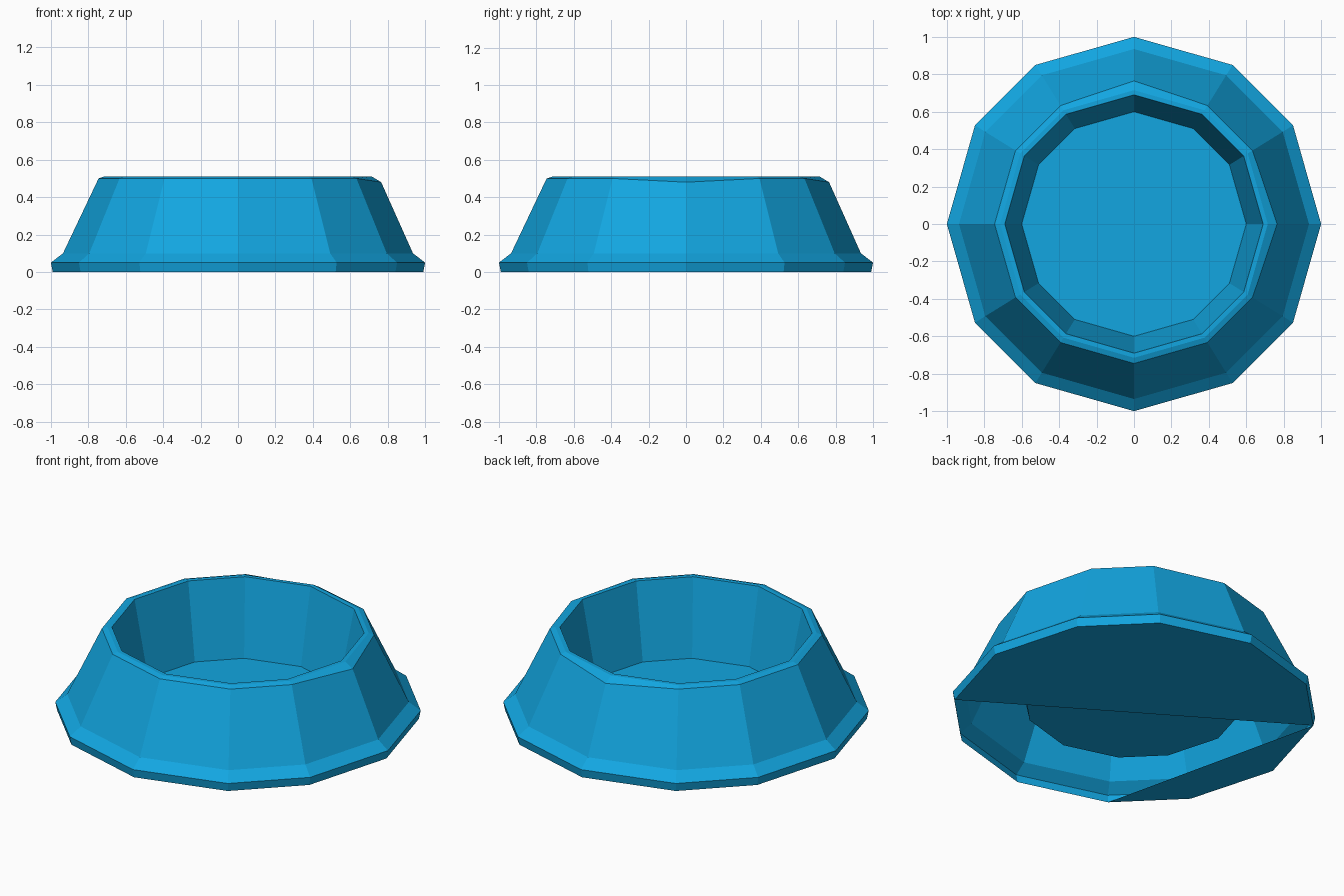
import bpy, bmesh
from math import cos, sin, radians

if "Cube" in bpy.data.objects:
    bpy.data.objects.remove(bpy.data.objects["Cube"])

# Slightly uneven 12-sided outline
ANGLES = [q + a for q in (0, 90, 180, 270) for a in (0, 31.8, 58.2)]

# Cross-section from foot to inner floor: radius, height
PROFILE = [(0.99, 0.0), (1.0, 0.05), (0.935, 0.10), (0.745, 0.50),
           (0.715, 0.51), (0.69, 0.51), (0.60, 0.06)]
SHOULDER = 3

bm = bmesh.new()
rings = []
for k, (r, z) in enumerate(PROFILE):
    ring = []
    for a in ANGLES:
        rr, zz = r, z
        # Fuller shoulder on the right and back points
        if k == SHOULDER and a in (0, 90):
            rr, zz = 0.765, 0.48
        ring.append(bm.verts.new((rr * cos(radians(a)), rr * sin(radians(a)), zz)))
    rings.append(ring)

# Outer wall, rim and inner wall
n = len(ANGLES)
for low, high in zip(rings, rings[1:]):
    for i in range(n):
        j = (i + 1) % n
        bm.faces.new((low[i], low[j], high[j], high[i]))

# Bowl floor
bm.faces.new(rings[-1])

# Underside: two panels, with the remaining part left open
foot = rings[0]
half = [foot[i % n] for i in range(11, 18)]
corner = foot[5:9]
for panel in (half, corner):
    bm.faces.new(panel[::-1])

mesh = bpy.data.meshes.new("bowl")
bm.to_mesh(mesh)
bm.free()
bowl = bpy.data.objects.new("bowl", mesh)
bpy.context.collection.objects.link(bowl)

blue = bpy.data.materials.new("blue_plastic")
blue.diffuse_color = (0.006, 0.38, 0.75, 1)
blue.use_nodes = True
blue.node_tree.nodes["Principled BSDF"].inputs["Base Color"].default_value = blue.diffuse_color
mesh.materials.append(blue)
